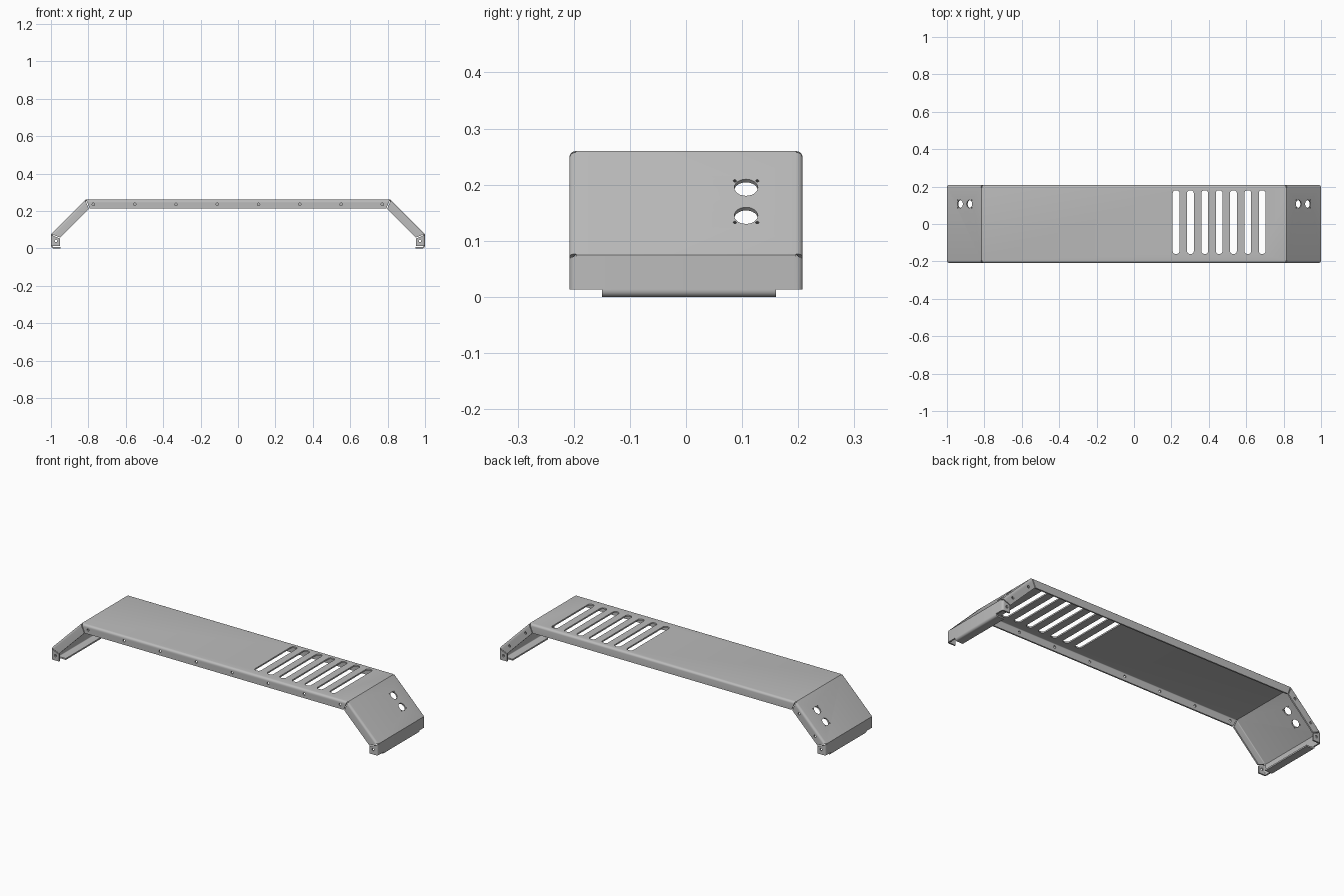
import bpy, bmesh, math
from mathutils import Matrix, Vector

cube = bpy.data.objects.get("Cube")
if cube:
    bpy.data.objects.remove(cube, do_unlink=True)

THICK = 0.008   # sheet thickness
DEPTH = 0.048   # side flange depth
HALF = 0.208    # half width of the cover
R = 0.012       # flange bend radius

steel = bpy.data.materials.new("grey_steel")
steel.use_nodes = True
steel.diffuse_color = (0.5, 0.5, 0.5, 1)
steel.node_tree.nodes["Principled BSDF"].inputs["Base Color"].default_value = (0.5, 0.5, 0.5, 1)


def make_object(name, bm):
    mesh = bpy.data.meshes.new(name)
    bm.to_mesh(mesh)
    bm.free()
    obj = bpy.data.objects.new(name, mesh)
    bpy.context.collection.objects.link(obj)
    mesh.materials.append(steel)
    return obj


def grid_sheet(name, rows):
    """Skin a grid of points; the sheet is thickened away from its normals."""
    bm = bmesh.new()
    verts = [[bm.verts.new(p) for p in row] for row in rows]
    for a, b in zip(verts, verts[1:]):
        for j in range(len(a) - 1):
            bm.faces.new((a[j], b[j], b[j + 1], a[j + 1]))
    obj = make_object(name, bm)
    mod = obj.modifiers.new("thickness", "SOLIDIFY")
    mod.thickness = THICK
    mod.offset = -1
    mod.use_even_offset = True
    return obj


def finish(obj):
    bpy.ops.object.select_all(action="DESELECT")
    obj.select_set(True)
    bpy.context.view_layer.objects.active = obj
    for mod in list(obj.modifiers):
        bpy.ops.object.modifier_apply(modifier=mod.name)
    bpy.ops.object.shade_smooth_by_angle(angle=math.radians(30))


# Folded cover: outer profile with the inward mitre direction at each bend
right_half = [(0.815, 0.26), (1, 0.075), (1, 0.013)]
path = [Vector((-x, z)) for x, z in reversed(right_half)] + [Vector(p) for p in right_half]
normals = [Vector((-(b - a).y, (b - a).x)).normalized() for a, b in zip(path, path[1:])]
mitres = []
for i in range(len(path)):
    n0, n1 = normals[max(i - 1, 0)], normals[min(i, len(normals) - 1)]
    mitres.append(-(n0 + n1) / (1 + n0.dot(n1)))

# Cross-section as (inward offset, y): flange, rounded bend, flat, bend, flange
arc = [(R - R * math.sin(a), HALF - R + R * math.cos(a))
       for a in (math.pi / 2 * k / 5 for k in range(6))]
edge = [(DEPTH, HALF)] + arc
section = [(o, -y) for o, y in edge] + edge[::-1]
rows = []
for p, m in zip(path, mitres):
    rows.append([(p.x + m.x * o, y, p.y + m.y * o) for o, y in section])
cover = grid_sheet("folded_cover", rows)

# Cutters for every opening
cut = bmesh.new()


def drill(pos, direction, radius, depth=0.06, sides=24):
    rot = Vector(direction).to_track_quat("Z", "Y").to_matrix().to_4x4()
    bmesh.ops.create_cone(cut, cap_ends=True, segments=sides, radius1=radius, radius2=radius,
                          depth=depth, matrix=Matrix.Translation(pos) @ rot)


# Ventilation slots
for i in range(7):
    made = bmesh.ops.create_cube(cut, size=1, matrix=Matrix.Translation((0.225 + 0.0767 * i, 0.01, 0.26))
                                 @ Matrix.Diagonal((0.036, 0.34, 0.06, 1)))
    upright = {e for v in made["verts"] for e in v.link_edges
               if abs(e.verts[0].co.z - e.verts[1].co.z) > 0.01}
    bmesh.ops.bevel(cut, geom=list(upright), offset=0.015, segments=5, profile=0.5, affect="EDGES")

# Screw holes along the front flange
for i in range(8):
    drill((-0.773 + 0.2207 * i, -HALF, 0.235), (0, 1, 0), 0.007, 0.04, 12)

for s in (-1, 1):
    # Connector holes with small fixing holes on the sloped panels
    slope = Vector((-s, 0, 1)).normalized()
    for x, z, up in ((0.88, 0.195, 1), (0.93, 0.145, -1)):
        centre = Vector((s * x, 0.107, z))
        drill(centre, (s, 0, 1), 0.021)
        for dy in (-0.02, 0.02):
            drill(centre + slope * up * 0.017 + Vector((0, dy, 0)), (s, 0, 1), 0.003, 0.06, 10)
    # Screw holes in the sloped back flanges and in the end tabs
    for t in (0.22, 0.75):
        drill((s * (0.815 + 0.185 * t - 0.018), HALF, 0.26 - 0.185 * t - 0.018), (0, 1, 0), 0.007, 0.04, 12)
    for y in (-HALF, HALF):
        drill((s * 0.973, y, 0.04), (0, 1, 0), 0.007, 0.04, 12)

# Relief gaps between neighbouring flanges at each bend
for p, m in list(zip(path, mitres))[1:-1]:
    d = m.normalized()
    rot = Vector((d.x, 0, d.y)).to_track_quat("Z", "Y").to_matrix().to_4x4()
    for y in (-HALF, HALF):
        centre = Vector((p.x + d.x * 0.028, y, p.y + d.y * 0.028))
        size = Matrix.Diagonal((0.005, 0.024, 0.076, 1))
        if abs((rot @ Vector((1, 0, 0))).y) > 0.5:
            size = Matrix.Diagonal((0.024, 0.005, 0.076, 1))
        bmesh.ops.create_cube(cut, size=1, matrix=Matrix.Translation(centre) @ rot @ size)

cutter = make_object("opening_cutter", cut)
cutter.hide_render = True
mod = cover.modifiers.new("openings", "BOOLEAN")
mod.object = cutter
mod.operation = "DIFFERENCE"
mod.solver = "EXACT"
finish(cover)
bpy.data.objects.remove(cutter, do_unlink=True)

# Bottom lips folded inward at both ends
bend = [(1 - R + R * math.cos(a), R - R * math.sin(a))
        for a in (math.pi / 2 * k / 5 for k in range(6))]
lip = [(1, 0.014)] + bend + [(0.95, 0)]
for s, name in ((1, "left_bottom_lip"), (-1, "right_bottom_lip")):
    points = lip if s == 1 else lip[::-1]
    finish(grid_sheet(name, [[(s * x, y, z) for y in (-0.15, 0.16)] for x, z in points]))
